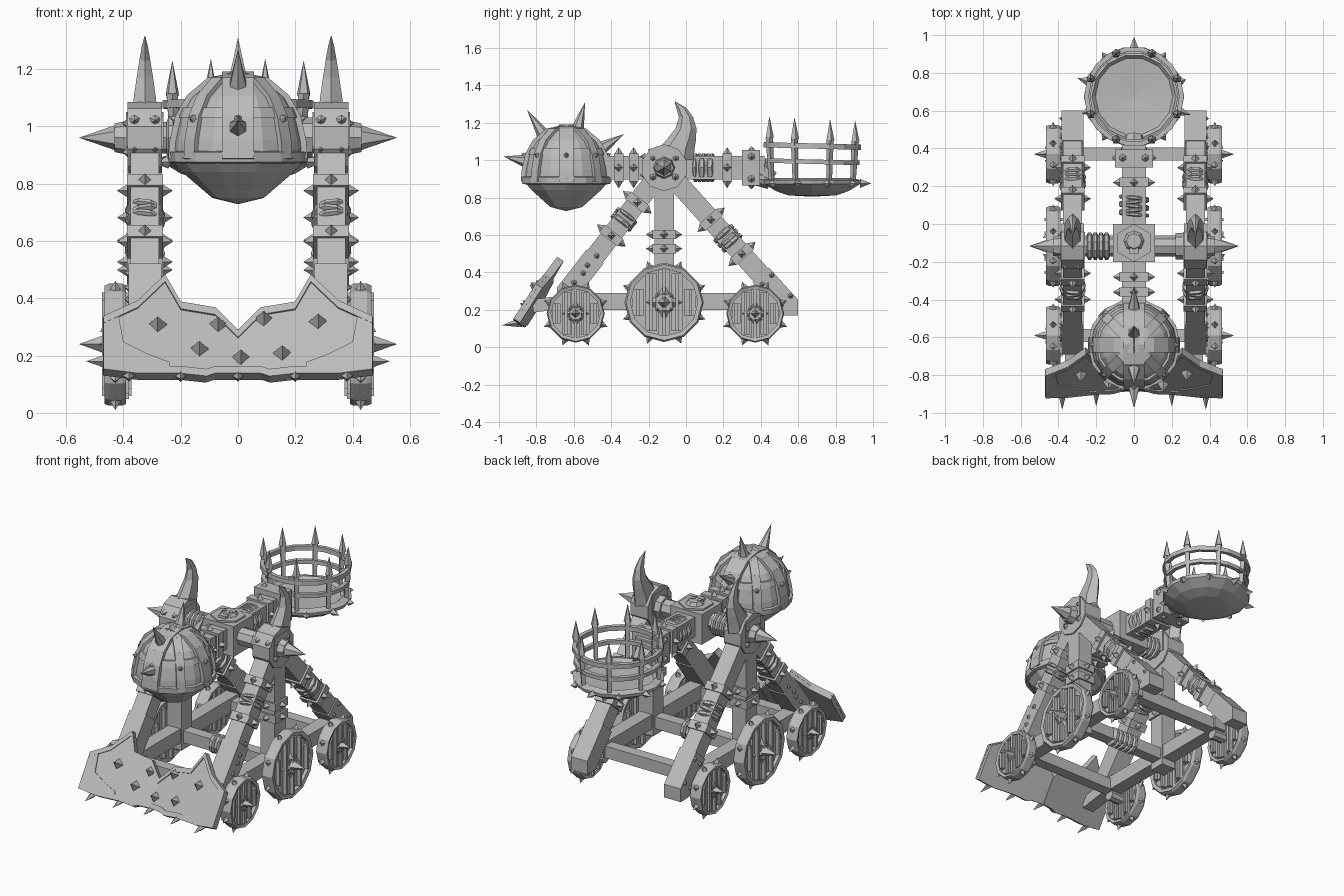
import bpy, bmesh, math
from mathutils import Matrix, Vector as V

if "Cube" in bpy.data.objects:
    bpy.data.objects.remove(bpy.data.objects["Cube"])

mat = bpy.data.materials.new("grey")
mat.diffuse_color = (0.5, 0.5, 0.5, 1)
mat.use_nodes = True
mat.node_tree.nodes["Principled BSDF"].inputs["Base Color"].default_value = mat.diffuse_color
X, Y, Z = V((1, 0, 0)), V((0, 1, 0)), V((0, 0, 1))


def frame(origin, axis):
    z = V(axis).normalized()
    x = X if abs(z.x) < 0.9 else Y
    x = (x - z * x.dot(z)).normalized()
    y = z.cross(x)
    return Matrix.Translation(origin) @ Matrix((x, y, z)).transposed().to_4x4()


def finish(bm, name, mirror=False, thick=0):
    bmesh.ops.remove_doubles(bm, verts=bm.verts, dist=1e-5)
    bmesh.ops.recalc_face_normals(bm, faces=bm.faces)
    me = bpy.data.meshes.new(name)
    bm.to_mesh(me)
    bm.free()
    me.materials.append(mat)
    ob = bpy.data.objects.new(name, me)
    bpy.context.collection.objects.link(ob)
    if thick:
        s = ob.modifiers.new("thickness", 'SOLIDIFY')
        s.thickness, s.offset = thick, 0
    if mirror:
        ob.modifiers.new("mirror", 'MIRROR')


def cyl(bm, p, q, r1, r2=None, n=8):
    p, q = V(p), V(q)
    bmesh.ops.create_cone(bm, cap_ends=True, segments=n, radius1=r1, radius2=r1 if r2 is None else r2,
                          depth=(q - p).length, matrix=frame((p + q) / 2, q - p))


def spike(bm, p, d, r, length, n=4):
    cyl(bm, p, V(p) + V(d).normalized() * length, r, 0, n)


def beam(bm, p, q, w, h):
    p, q = V(p), V(q)
    bmesh.ops.create_cube(bm, size=1, matrix=frame((p + q) / 2, q - p) @ Matrix.Diagonal((w, h, (q - p).length, 1)))


def lathe(bm, prof, M, n, closed=True):
    rows = [[bm.verts.new(M @ V((r * math.cos(a), r * math.sin(a), h))) for r, h in prof]
            for a in (math.tau * i / n for i in range(n + 1))]
    m = len(prof)
    for A, B in zip(rows, rows[1:]):
        for j in range(m if closed else m - 1):
            k = (j + 1) % m
            bm.faces.new((A[j], A[k], B[k], B[j]))


def coil(bm, p, q, r, count):
    # stacked rope turns
    p, q = V(p), V(q)
    t = (q - p).length / count / 2
    prof = [(r - t, -t), (r, -t * .5), (r, t * .5), (r - t, t), (r * .5, t), (r * .5, -t)]
    for i in range(count):
        lathe(bm, prof, frame(p.lerp(q, (i + .5) / count), q - p + X * .01 * (-1) ** i), 10)


def collar(bm, c, axis, w, h, length=.05, s=.035):
    # square metal band with a spike on each face
    c, M = V(c), frame(c, axis)
    d = V(axis).normalized() * length / 2
    beam(bm, c - d, c + d, w, h)
    for k in range(4):
        u = M.col[k % 2].to_3d() * (1 if k < 2 else -1)
        spike(bm, c + u * (w if k % 2 == 0 else h) / 2, u, .022, s)


# wheels
HY, HZ, LX = -.117, .96, .325
for label, y, z, R in (("front", -.59, .18, .155), ("middle", HY, .24, .212), ("rear", .37, .18, .155)):
    bm = bmesh.new()
    M = frame((.39, y, z), X)
    lathe(bm, [(.85 * R, .005), (.96 * R, 0), (R, .015), (R, .06), (.96 * R, .075), (.85 * R, .07)], M, 12)
    cyl(bm, (.405, y, z), (.44, y, z), .87 * R, n=12)
    for i in range(-2, 3):
        o = i * R * .33
        L = math.sqrt((.86 * R) ** 2 - (abs(o) + R * .13) ** 2)
        for x in (.402, .443):
            beam(bm, (x, y + o, z - L), (x, y + o, z + L), R * .29, .016)
            beam(bm, (x, y + o, z - L), (x, y + o, z + L), .016, R * .29)
    cyl(bm, (.3, y, z), (.46, y, z), R * .22, n=8)
    cyl(bm, (.44, y, z), (.458, y, z), R * .34, n=4)
    for k in range(4):
        a = k * math.pi / 2
        d = V((0, math.cos(a), math.sin(a)))
        spike(bm, V((.45, y, z)) + d * R * .2, d, R * .15, R * .27)
        e = V((0, math.cos(a + math.pi / 4), math.sin(a + math.pi / 4)))
        spike(bm, V((.455, y, z)) + e * R * .24, X, .012, .012, 6)
    spike(bm, (.455, y, z), X, R * .17, .1 if R > .2 else .075)
    for k in range(8):
        a = (k + .5) * math.pi / 4
        d = V((0, math.cos(a), math.sin(a)))
        spike(bm, V((.428, y, z)) + d * R * .96, d, .02, .035)
    finish(bm, label + "_wheel", True)

# side rails and cross beams
bm = bmesh.new()
beam(bm, (LX, -.62, .245), (LX, .42, .245), .085, .09)
finish(bm, "side_rail", True)
bm = bmesh.new()
for y in (-.59, HY, .37):
    beam(bm, (-.3, y, .235), (.3, y, .235), .07, .075)
coil(bm, (-.09, HY, .235), (.09, HY, .235), .06, 5)
finish(bm, "cross_beams")

# legs with bands and rope
top = V((LX, HY, HZ))
legs = {"front_leg": (V((LX, -.63, .3)), (.28, .55), (.38, .46)),
        "middle_leg": (V((LX, HY, .2)), (.47, .57), None),
        "rear_leg": (V((LX, .6, .165)), (.35, .58), (.43, .52))}
for name, (foot, bands, rope) in legs.items():
    bm = bmesh.new()
    beam(bm, foot + (foot - top) * .06, top, .1, .105)
    for t in bands:
        collar(bm, top.lerp(foot, t), foot - top, .125, .125)
    if rope:
        coil(bm, top.lerp(foot, rope[0]), top.lerp(foot, rope[1]), .07, 3)
        beam(bm, top.lerp(foot, .72), top.lerp(foot, 1.08), .115, .118)
        for t in (.76, .9):
            for s in (-.02, .03):
                spike(bm, top.lerp(foot, t) + V((.057, s, s)), X, .015, .015, 6)
        # feet trimmed level and upright
        for co, no in (((0, 0, .17), -Z), ((0, .6, 0), Y), ((0, -.69, 0), -Y)):
            cut = bmesh.ops.bisect_plane(bm, geom=bm.verts[:] + bm.edges[:] + bm.faces[:], plane_co=co,
                                         plane_no=no, clear_outer=True)
            edges = [e for e in cut["geom_cut"] if isinstance(e, bmesh.types.BMEdge)]
            if edges:
                bmesh.ops.holes_fill(bm, edges=edges)
    finish(bm, name, True)

# pivot hubs with side spikes
bm = bmesh.new()
cyl(bm, (.265, HY, HZ), (.385, HY, HZ), .125, n=10)
beam(bm, (LX, HY, .93), (LX, HY, 1.05), .13, .15)
cyl(bm, (.38, HY, HZ), (.43, HY, HZ), .06, .05, 8)
spike(bm, (.425, HY, HZ), X, .045, .13, 6)
for y in (-.06, .06):
    for z in (-.05, .05):
        spike(bm, (.385, HY + y, HZ + z), X, .018, .02, 6)
        spike(bm, (LX + y * .6, HY - .1, HZ + z + .01), -Y, .02, .03, 6)
finish(bm, "pivot_hub", True)

# curved horns
bm = bmesh.new()
rows = []
for y, z, ry, rx in ((-.06, 1.0, .1, .05), (-.052, 1.06, .098, .05), (-.025, 1.11, .078, .043),
                     (0, 1.17, .056, .033), (0, 1.23, .038, .022), (-.025, 1.28, .027, .012), (-.06, 1.315, .001, .001)):
    rows.append([bm.verts.new((LX + rx * math.sin(k * math.pi / 3), y + ry * math.cos(k * math.pi / 3), z)) for k in range(6)])
for A, B in zip(rows, rows[1:]):
    for k in range(6):
        bm.faces.new((A[k], A[k - 1], B[k - 1], B[k]))
finish(bm, "horn", True)

# pivot axle
bm = bmesh.new()
cyl(bm, (-.3, HY, HZ), (.3, HY, HZ), .055, n=8)
coil(bm, (-.25, HY, HZ), (-.13, HY, HZ), .073, 4)
cyl(bm, (.22, HY, HZ), (.26, HY, HZ), .07, n=8)
finish(bm, "pivot_axle")

# throwing arm
bm = bmesh.new()
beam(bm, (0, -.5, HZ), (0, .42, HZ), .125, .125)
beam(bm, (0, -.2, HZ - .005), (0, .0, HZ - .005), .22, .19)
coil(bm, (0, .04, HZ), (0, .15, HZ), .08, 5)
for y in (-.36, -.28, .22):
    collar(bm, (0, y, HZ), Y, .155, .15)
beam(bm, (0, .3, HZ), (0, .395, HZ), .2, .19)
cyl(bm, (0, .39, .93), (0, .46, .89), .07, .05, 8)
for x in (-.06, .06):
    for z in (-.095, .095):
        spike(bm, (x, .35, HZ + z), Z * z, .02, .02, 6)
    for z in (-.06, .06):
        spike(bm, (math.copysign(.1, x), .35, HZ + z), X * x, .02, .02, 6)
finish(bm, "throwing_arm")

# skull plate on the arm block
bm = bmesh.new()
cyl(bm, (0, -.1, 1.04), (0, -.1, 1.06), .1, n=6)
cyl(bm, (0, -.09, 1.055), (0, -.09, 1.08), .058, .04, 8)
beam(bm, (0, -.16, 1.062), (0, -.12, 1.062), .05, .025)
for x in (-.022, .022):
    cyl(bm, (x, -.1, 1.075), (x, -.1, 1.084), .014, n=6)
finish(bm, "skull_plate")

# counterweight ball
C = V((0, -.64, .95))
M = frame(C, Z)
dome = [(.23, -.06), (.225, 0), (.207, .08), (.168, .15), (.1, .207), (0, .228)]
bm = bmesh.new()
lathe(bm, dome, M, 16, False)
finish(bm, "counterweight_dome")
bm = bmesh.new()
lathe(bm, [(.24, -.06), (.195, -.11), (.09, -.2), (0, -.222)], M, 10, False)
finish(bm, "counterweight_base")
bm = bmesh.new()
lathe(bm, [(.22, -.08), (.242, -.075), (.245, -.04), (.22, -.035)], M, 14)
lathe(bm, [(.18, .08), (.214, .08), (.2, .115), (.17, .115)], M, 16)
for k in range(8):
    a = k * math.pi / 4
    d = V((math.cos(a), math.sin(a), 0))
    w = .05 if k % 2 else .11 if k % 4 == 2 else .08
    pts = [C + d * r + Z * h for r, h in dome]
    for p, q in zip(pts, pts[1:]):
        # strap section turned to lie flat on the dome
        z = (q - p).normalized()
        t = Z.cross(d)
        R = Matrix((t, z.cross(t), z)).transposed().to_4x4()
        bmesh.ops.create_cube(bm, size=1, matrix=Matrix.Translation((p + q) / 2) @ R
                              @ Matrix.Diagonal((w, .026, (q - p).length + .008, 1)))
    e = V((math.cos(a), math.sin(a), .35)).normalized()
    spike(bm, C + e * .225, e, .02, .03, 6)
finish(bm, "counterweight_straps")
bm = bmesh.new()
for y, z in ((.1, .36), (-.21, .32), (-.335, .07), (.31, .19)):
    d = V((0, y, z))
    spike(bm, C + d.normalized() * .22, d, .036, d.length - .22, 6)
finish(bm, "counterweight_spikes")

# basket
B = V((0, .675, 0))
M = frame(B, Z - Y * -.03)
bm = bmesh.new()
lathe(bm, [(0, .805), (.13, .812), (.2, .835), (.262, .873), (.266, .893), (.222, .905), (.205, .885), (0, .872)],
      frame(B, Z), 14, False)
finish(bm, "basket_bowl")
bm = bmesh.new()
for z, h, r in ((.98, .024, .256), (1.062, .028, .264)):
    M = frame(B + Z * z, Z + Y * .025)
    lathe(bm, [(r - .025, 0), (r, 0), (r, h), (r - .025, h)], M, 18)
for k in range(8):
    a = (k + .5) * math.pi / 4
    d = V((math.cos(a), math.sin(a), 0))
    s = 1.11 - d.y * .012
    cyl(bm, B + d * .235 + Z * .88, B + d * .248 + Z * s, .015, .02, 4)
    spike(bm, B + d * .248 + Z * s, Z, .024, .115, 5)
finish(bm, "basket_cage")
bm = bmesh.new()
for k in range(10):
    a = math.pi / 2 + k * math.tau / 10
    d = V((math.cos(a), math.sin(a), 0))
    spike(bm, B + d * .255 + Z * .876, d, .024, .06 if k in (0, 2, 7) else .035)
finish(bm, "basket_spikes")


# front ram plate
def on_plate(x, z, lift=0):
    return V((x, -.865 - .05 * abs(x) / .47 + (z - .12) * .64 - lift * .84, z + lift * .54))


def strip(name, cols, lift, thick):
    bm = bmesh.new()
    rows = [[bm.verts.new(on_plate(x, z, lift)) for z in (hi, lo)] for x, hi, lo in cols]
    for P, Q in zip(rows, rows[1:]):
        bm.faces.new((P[0], P[1], Q[1], Q[0]))
    finish(bm, name, True, thick)


cols = [(0, .275, .125), (.08, .355, .125), (.11, .36, .115), (.2, .375, .125),
        (.255, .47, .125), (.35, .38, .125), (.47, .325, .14)]
strip("ram_plate", cols, 0, .035)
strip("ram_top_trim", [(x, a, a - .025) for x, a, b in cols], .016, .018)
strip("ram_bottom_trim", [(x, b + .025, b) for x, a, b in cols], .016, .018)
strip("ram_side_trim", [(.24, .165, .145), (.32, .195, .15), (.4, .235, .15), (.42, .34, .15), (.47, .32, .15)], .016, .016)

bm = bmesh.new()
for x, z in ((-.28, .3), (-.135, .215), (-.07, .3), (.01, .185), (.155, .2), (.09, .32), (.28, .31)):
    spike(bm, on_plate(x, z, .012), (0, -.84, .54), .035, .055)
for x in (-.38, -.2, 0, .2, .38):
    spike(bm, on_plate(x, .13), (0, -1, -.15), .022, .085)
finish(bm, "ram_spikes")

# braces holding the ram plate
bm = bmesh.new()
beam(bm, (LX, -.6, .25), (LX, -.82, .22), .08, .07)
finish(bm, "ram_brace", True)
